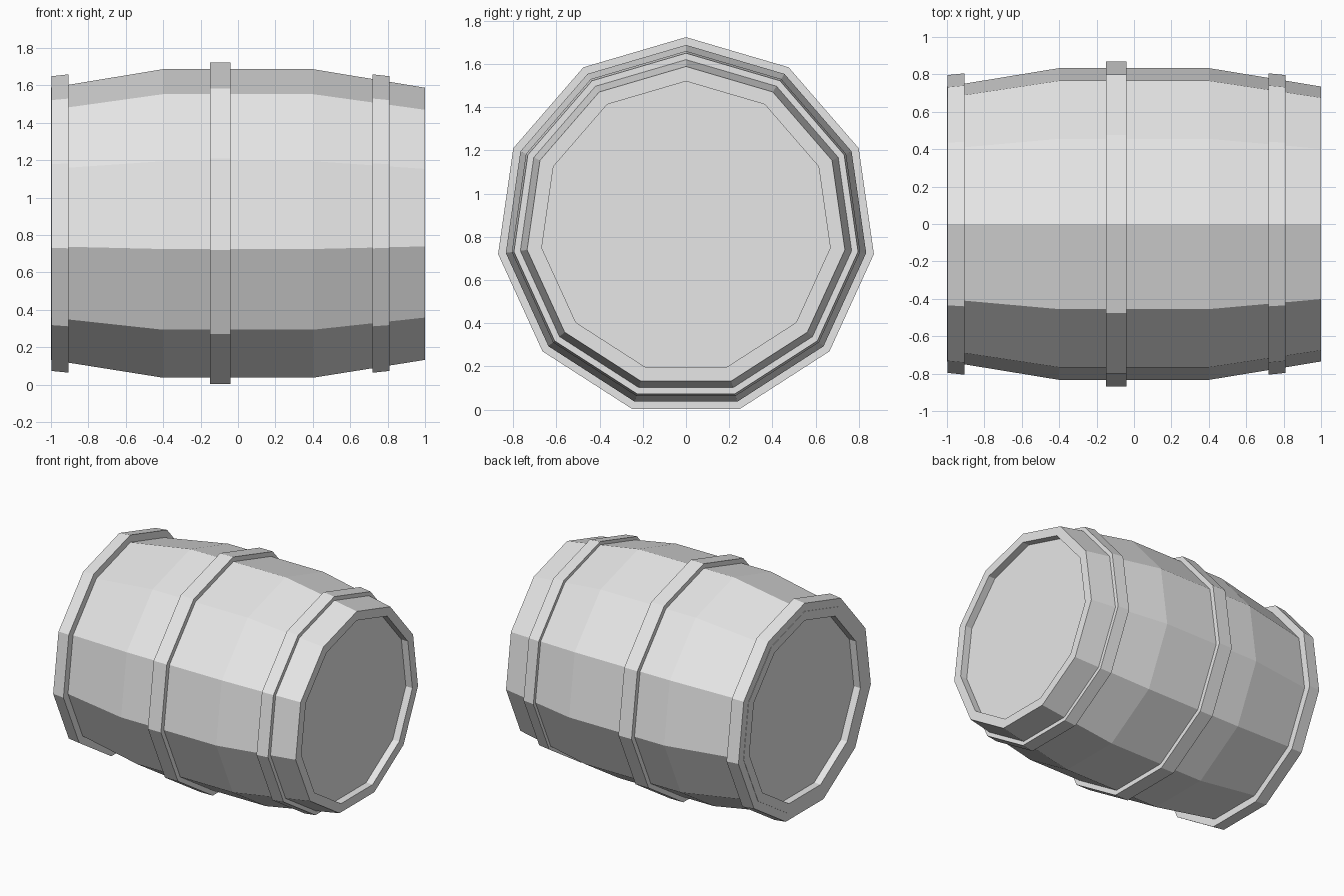
import bpy
import bmesh
import math

SIDES = 11
AXIS_Z = 0.845

if "Cube" in bpy.data.objects:
    bpy.data.objects.remove(bpy.data.objects["Cube"], do_unlink=True)

grey = bpy.data.materials.new("light_grey")
grey.use_nodes = True
colour = (0.8, 0.8, 0.8, 1)
grey.diffuse_color = colour
grey.node_tree.nodes["Principled BSDF"].inputs["Base Color"].default_value = colour


def lathe(name, profile, closed):
    """Spin (x, radius) points around the x axis; open profiles get end caps."""
    bm = bmesh.new()
    rings = []
    for x, r in profile:
        angles = [2 * math.pi * k / SIDES for k in range(SIDES)]
        rings.append([bm.verts.new((x, r * math.sin(a), r * math.cos(a))) for a in angles])
    pairs = list(zip(rings, rings[1:]))
    if closed:
        pairs.append((rings[-1], rings[0]))
    else:
        bm.faces.new(rings[0])
        bm.faces.new(rings[-1])
    for a, b in pairs:
        for k in range(SIDES):
            n = (k + 1) % SIDES
            bm.faces.new((a[k], a[n], b[n], b[k]))
    bmesh.ops.recalc_face_normals(bm, faces=bm.faces)
    mesh = bpy.data.meshes.new(name)
    bm.to_mesh(mesh)
    bm.free()
    mesh.materials.append(grey)
    obj = bpy.data.objects.new(name, mesh)
    obj.location.z = AXIS_Z
    bpy.context.collection.objects.link(obj)
    return obj


def body_radius(x):
    return 0.842 - 0.0995 * max(0, abs(x) - 0.4) / 0.6


def hoop(name, x0, x1, r0, r1):
    lathe(name, [(x0, body_radius(x0) - 0.01), (x0, r0),
                 (x1, r1), (x1, body_radius(x1) - 0.01)], True)


# Barrel body with a rim and a recessed lid at each end
half = [(0.945, 0.674), (1, 0.674), (1, body_radius(1)), (0.4, body_radius(0.4))]
lathe("barrel_body", [(-x, r) for x, r in half] + half[::-1], False)

# Hoops around the staves
hoop("right_hoop", -0.998, -0.905, 0.804, 0.814)
hoop("middle_hoop", -0.15, -0.04, 0.878, 0.878)
hoop("left_hoop", 0.72, 0.81, 0.814, 0.804)
